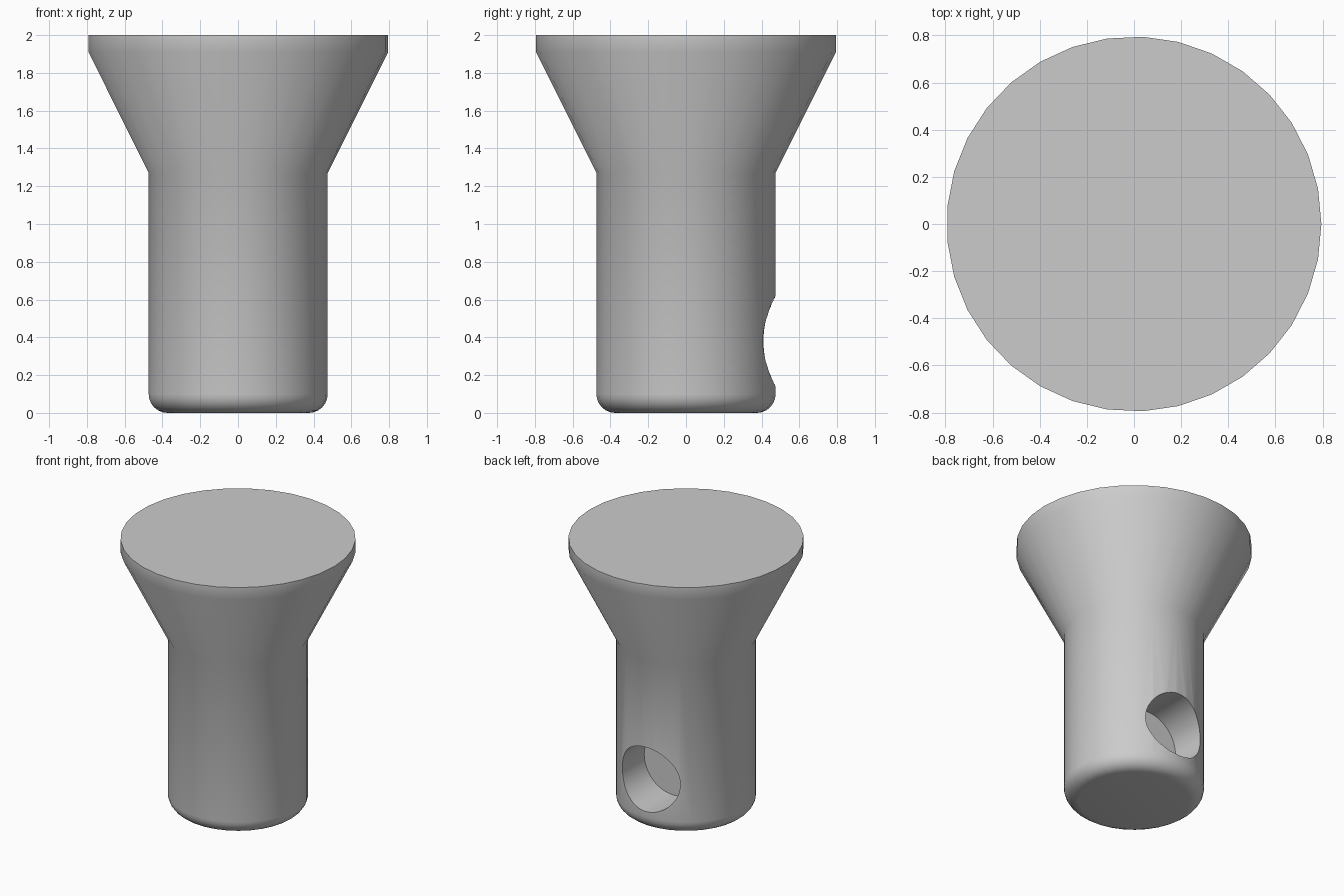
import bpy
import bmesh
import math
from mathutils import Matrix

default_cube = bpy.data.objects.get("Cube")
if default_cube:
    bpy.data.objects.remove(default_cube)

SIDES = 33
FILLET = 0.10
SHAFT_R = 0.475

# Plain grey finish
grey = bpy.data.materials.new("plain_grey")
grey.use_nodes = True
colour = (0.6, 0.6, 0.6, 1)
grey.diffuse_color = colour
grey.node_tree.nodes["Principled BSDF"].inputs["Base Color"].default_value = colour


def make_object(name, bm):
    mesh = bpy.data.meshes.new(name)
    bm.to_mesh(mesh)
    bm.free()
    obj = bpy.data.objects.new(name, mesh)
    bpy.context.collection.objects.link(obj)
    mesh.materials.append(grey)
    return obj


def turned_solid(name, profile, sides):
    """Closed solid of revolution from (radius, height) pairs, bottom to top."""
    bm = bmesh.new()
    rings = []
    for r, z in profile:
        angles = [math.tau * i / sides for i in range(sides)]
        rings.append([bm.verts.new((r * math.cos(a), r * math.sin(a), z)) for a in angles])
    for low, high in zip(rings, rings[1:]):
        for i in range(sides):
            j = (i + 1) % sides
            bm.faces.new((low[i], low[j], high[j], high[i]))
    bm.faces.new(rings[0][::-1])
    bm.faces.new(rings[-1])
    return make_object(name, bm)


# Knob: rounded foot, straight shaft, flared head with a short rim
steps = 6
profile = []
for k in range(steps + 1):
    a = math.pi / 2 * k / steps
    profile.append((SHAFT_R - FILLET + FILLET * math.sin(a), FILLET - FILLET * math.cos(a)))
profile += [(SHAFT_R, 1.27), (0.795, 1.91), (0.795, 2.0)]
knob = turned_solid("flared_knob", profile, SIDES)

# Blind cross hole in the back of the shaft
HOLE_R, HOLE_Z, FLOOR_Y, OUTER_Y = 0.24, 0.38, 0.15, 0.7
bm = bmesh.new()
placement = (Matrix.Translation((0, (FLOOR_Y + OUTER_Y) / 2, HOLE_Z))
             @ Matrix.Rotation(math.pi / 2, 4, 'X'))
bmesh.ops.create_cone(bm, cap_ends=True, segments=48, radius1=HOLE_R, radius2=HOLE_R,
                      depth=OUTER_Y - FLOOR_Y, matrix=placement)
cutter = make_object("hole_cutter", bm)
cutter.hide_render = True

cut = knob.modifiers.new("cross_hole", 'BOOLEAN')
cut.operation = 'DIFFERENCE'
cut.solver = 'EXACT'
cut.object = cutter

# Apply the cut, then smooth all but the sharp edges
bpy.ops.object.select_all(action='DESELECT')
knob.select_set(True)
bpy.context.view_layer.objects.active = knob
bpy.ops.object.modifier_apply(modifier=cut.name)
bpy.data.objects.remove(cutter)
bpy.ops.object.shade_smooth_by_angle(angle=math.radians(35))
